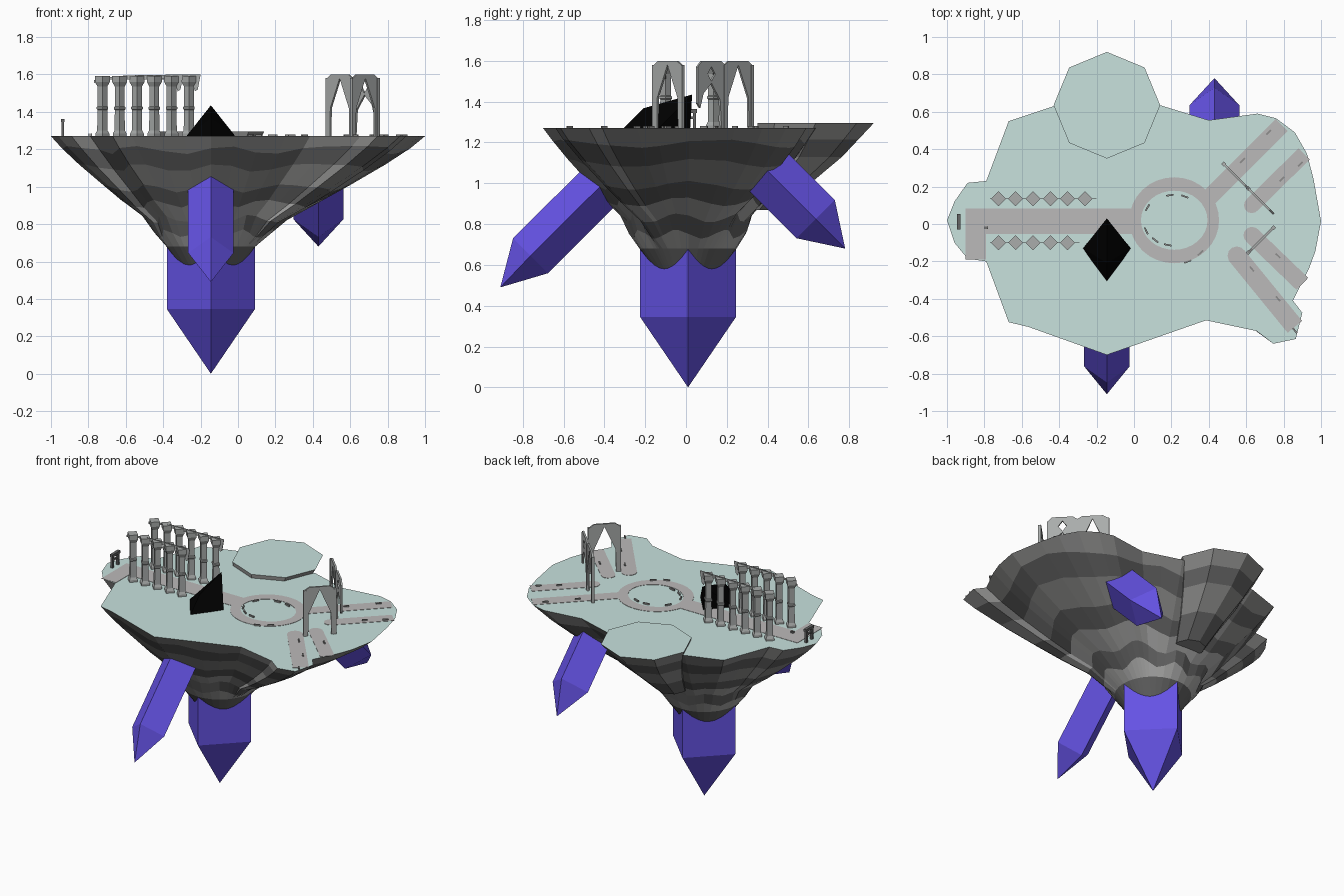
import bpy, bmesh, math
from mathutils import Vector

if "Cube" in bpy.data.objects:
    bpy.data.objects.remove(bpy.data.objects["Cube"])


def mat(name, r, g, b):
    m = bpy.data.materials.new(name)
    m.diffuse_color = (r, g, b, 1)
    m.use_nodes = True
    m.node_tree.nodes["Principled BSDF"].inputs["Base Color"].default_value = m.diffuse_color
    return m


GRASS = mat("pale_grass", .58, .76, .73)
PATH = mat("path_stone", .5, .49, .49)
MID = mat("rock_mid", .27, .27, .265)
DARK = mat("rock_dark", .13, .13, .13)
LIGHT = mat("rock_light", .43, .43, .425)
VIOLET = mat("violet_crystal", .13, .085, .78)
STONE = mat("ruin_stone", .4, .415, .41)
BLACK = mat("black_shard", 0, 0, 0)
TOP = 1.27
CX, CY = -.145, .01


def finish(name, bm, mats):
    bmesh.ops.recalc_face_normals(bm, faces=bm.faces[:])
    me = bpy.data.meshes.new(name)
    bm.to_mesh(me)
    bm.free()
    for m in mats:
        me.materials.append(m)
    ob = bpy.data.objects.new(name, me)
    bpy.context.collection.objects.link(ob)
    return ob


def loft(name, rings, mats, side=lambda k: 0, first=0, last=0):
    """Skin a list of rings; a ring with one point becomes a tip."""
    bm = bmesh.new()
    vs = [[bm.verts.new(p) for p in r] for r in rings]
    n = len(vs[0])
    for k, (a, b) in enumerate(zip(vs, vs[1:])):
        for i in range(n):
            j = (i + 1) % n
            f = [a[i], a[j], b[0]] if len(b) == 1 else [a[i], a[j], b[j], b[i]]
            bm.faces.new(f).material_index = side(k)
    bm.faces.new(vs[0]).material_index = first
    if len(vs[-1]) > 1:
        bm.faces.new(vs[-1]).material_index = last
    return finish(name, bm, mats)


def plate(name, p, q, outline, holes=(), thick=.012, m=STONE):
    """Thin upright wall from p towards q with an outline in (distance, height)."""
    d = (Vector(q) - Vector(p)).normalized()
    nrm = Vector((-d.y, d.x, 0))
    bm = bmesh.new()
    edges = []
    for loop in (outline, *holes):
        vs = [bm.verts.new((p[0] + d.x * u - nrm.x * thick / 2,
                            p[1] + d.y * u - nrm.y * thick / 2, TOP + z)) for u, z in loop]
        edges += [bm.edges.new((vs[i - 1], vs[i])) for i in range(len(vs))]
    bmesh.ops.triangle_fill(bm, use_beauty=True, edges=edges, normal=nrm)
    ext = bmesh.ops.extrude_face_region(bm, geom=bm.faces[:], use_keep_orig=True)
    bmesh.ops.translate(bm, vec=nrm * thick,
                        verts=[v for v in ext["geom"] if isinstance(v, bmesh.types.BMVert)])
    return finish(name, bm, [m])


def circle(x, y, z, rx, ry=None, n=4):
    return [(x + rx * math.cos(i * 2 * math.pi / n),
             y + (ry or rx) * math.sin(i * 2 * math.pi / n), z) for i in range(n)]


def box(name, x, y, z, sx, sy, sz, m, turn=0):
    c, s = math.cos(turn), math.sin(turn)
    base = [(x + c * a * sx / 2 - s * b * sy / 2, y + s * a * sx / 2 + c * b * sy / 2)
            for a, b in ((-1, -1), (1, -1), (1, 1), (-1, 1))]
    return loft(name, [[(u, v, h) for u, v in base] for h in (z, z + sz)], [m])


# Main island: shore outline shrunk downwards in wavy colour bands
shore = [(-1, .02), (-.96, .12), (-.89, .22), (-.79, .23), (-.67, .55), (-.43, .63), (-.145, .64),
         (.14, .635), (.4, .555), (.66, .59), (.76, .565), (.86, .49), (.925, .375), (.96, .24),
         (1, .015), (.97, -.145), (.935, -.24), (.85, -.41), (.9, -.475), (.865, -.615),
         (.745, -.64), (.655, -.572), (.385, -.515), (-.145, -.7), (-.565, -.55), (-.67, -.525),
         (-.79, -.2), (-.89, -.185), (-.96, -.1)]
# add midpoints on long edges so the bands can wave
dense = []
for (x, y), (u, v) in zip(shore, shore[1:] + shore[:1]):
    n = max(1, round(math.hypot(u - x, v - y) / .16))
    dense += [(x + (u - x) * i / n, y + (v - y) * i / n) for i in range(n)]
levels = [(1.27, 1, 0), (1.195, .92, 0), (1.1, .81, .05), (.99, .67, .15), (.91, .57, .3),
          (.83, .45, .5), (.75, .4, .8), (.68, .33, 1), (.58, .23, 1), (.5, .15, 1)]
rings = []
for k, (z, s, b) in enumerate(levels):
    ring = []
    for x, y in dense:
        a, r = math.atan2(y - CY, x - CX), math.hypot(x - CX, y - CY)
        wave = math.sin(8 * a + k * .5) * (.022 if 0 < k < 7 else 0)
        r = (s + wave * 1.1) * (r * (1 - b) + .72 * b)
        ring.append((CX + r * math.cos(a), CY + r * math.sin(a), z + wave))
    rings.append(ring)
bands = [0, 1, 0, 1, 2, 1, 2, 1, 1]
loft("island", rings, [MID, DARK, LIGHT, GRASS], lambda k: bands[k], first=3)

# Raised octagonal terrace with its own rock root
loft("terrace", [circle(CX, y, z, r, n=8) for y, z, r in
                 ((.635, 1.295, .285), (.6, 1.215, .245), (.555, 1.13, .21),
                  (.46, 1.0, .15), (.36, .87, .1))],
     [MID, DARK, LIGHT, GRASS], lambda k: (0, 1, 0, 1)[k], first=3)


# Crystals: square prisms with a pointed end
def crystal(name, start, shoulder, tip, r):
    s, e = Vector(start), Vector(shoulder)
    u = Vector((1, 0, 0))
    w = (e - s).cross(u).normalized()
    cs = [[c + d * r for d in (u, w, -u, -w)] for c in (s, e)]
    loft(name, cs + [[Vector(tip)]], [VIOLET])


crystal("bottom_crystal", (CX, .01, .8), (CX, .01, .345), (CX, .01, 0), .235)
crystal("front_crystal", (CX, -.33, 1.075), (CX, -.762, .645), (CX, -.91, .49), .121)
crystal("back_crystal", (.43, .385, 1.075), (.43, .635, .825), (.43, .78, .68), .133)

# Black shard: upper end of the front crystal
bm = bmesh.new()
for p in ((CX, -.315, 1.26), (CX, -.21, 1.367), (CX - .127, -.13, 1.275), (CX + .127, -.13, 1.275),
          (CX, .03, 1.435), (CX, .02, 1.26), (CX - .127, -.13, 1.26), (CX + .127, -.13, 1.26)):
    bm.verts.new(p)
bmesh.ops.convex_hull(bm, input=bm.verts[:])
finish("black_shard", bm, [BLACK])

# Paths: thin slabs on the grass
T = .002


def strip(name, p, q, w, round_start=False):
    d = Vector(q) - Vector(p)
    box(name, (p[0] + q[0]) / 2, (p[1] + q[1]) / 2, TOP, d.length, w, T, PATH, math.atan2(d.y, d.x))
    if round_start:
        loft(name + "_end", [circle(*p, z, w / 2, n=12) for z in (TOP, TOP + T)], [PATH])


strip("main_path", (-.9, .015), (.02, .015), .135)
strip("side_path", (-.845, .08), (-.845, -.19), .11)
strip("north_path", (.39, .13), (.79, .53), .09)
strip("north_path_two", (.63, .1), (.91, .375), .085, True)
strip("south_path", (.55, -.17), (.86, -.55), .1, True)
strip("south_path_two", (.63, -.06), (.9, -.32), .09, True)
RX, RY = .215, .02
ring = [circle(RX, RY, z, rx, ry, 32) for z, rx, ry in
        ((TOP + T, .178, .158), (TOP + T, .24, .23), (TOP, .24, .23), (TOP, .178, .158))]
bm = bmesh.new()
vs = [[bm.verts.new(p) for p in r] for r in ring]
for k in range(4):
    for i in range(32):
        a, b, j = vs[k], vs[(k + 1) % 4], (i + 1) % 32
        bm.faces.new((a[i], a[j], b[j], b[i]))
finish("ring_path", bm, [PATH])

# Kerb stones beside the ring and the outer paths
for i, deg in enumerate((70, 98, 150, 205, 232, 258, 290, 312)):
    a = math.radians(deg)
    rx, ry = (.165, .135) if deg < 270 else (.21, .235)
    box(f"ring_kerb_{i}", RX + rx * math.cos(a), RY + ry * math.sin(a), TOP, .04, .009, .01,
        MID, a + math.pi / 2)
for i, (x, y, t) in enumerate(((.58, .34, .78), (.72, .49, .78), (.79, .24, .78), (.89, .32, .78),
                               (.63, -.24, -.87), (.77, -.4, -.87), (.77, -.17, -.77),
                               (.86, -.57, -.87))):
    box(f"path_kerb_{i}", x, y, TOP, .035, .009, .01, MID, t)

# Two rows of square columns, each tied by a thin broken beam
shape = [(0, .037), (.014, .037), (.03, .028), (.14, .026), (.145, .031), (.155, .031),
         (.16, .026), (.265, .026), (.29, .04), (.322, .04)]
for row, y, count in (("back", .135, 6), ("front", -.1, 5)):
    for i in range(count):
        x = -.725 + i * .0925
        loft(f"{row}_column_{i}", [circle(x, y, TOP + z, r) for z, r in shape], [STONE])
    L = count * .0925 + .015
    plate(f"{row}_beam", (-.77, y, 0), (0, y, 0),
          [(0, .285), (.04, .302), (L - .05, .305), (L - .03, .24), (L - .015, .25), (L, .33),
           (.17, .325), (.06, .312), (0, .3)], thick=.004)

# Pointed arches with slim posts
full = [(0, 0), (0, .31), (.03, .33), (.16, .33), (.19, .31), (.19, 0), (.168, 0),
        (.165, .15), (.095, .31), (.025, .15), (.022, 0)]
broken = [(0, 0), (0, .31), (.03, .33), (.16, .33), (.19, .3), (.19, .12), (.172, .1),
          (.15, .17), (.095, .22), (.035, .14), (.025, 0)]
diamond = [(.095, .23), (.122, .265), (.095, .303), (.068, .265)]
plate("north_arch", (.48, .32, 0), (.61, .19, 0), full)
plate("broken_arch", (.612, .188, 0), (.745, .055, 0), broken, [diamond])
plate("south_arch", (.745, -.02, 0), (.61, -.155, 0), full)
for i, (x, y) in enumerate(((.48, .32), (.611, .189), (.745, -.02), (.611, -.153))):
    loft(f"arch_post_{i}", [circle(x, y, TOP + z, .013) for z in (0, .31)], [STONE])

# Small shrine gate at the west tip
for i, y in enumerate((-.018, .042)):
    box(f"shrine_post_{i}", -.937, y, TOP, .016, .016, .08, DARK)
box("shrine_lintel", -.937, .012, TOP + .075, .02, .085, .018, DARK)
box("shrine_bar", -.937, .012, TOP + .045, .012, .06, .012, DARK)
for i, x in enumerate((-.797, -.784)):
    box(f"marker_stone_{i}", x, -.02, TOP, .007, .015, .015, MID)
